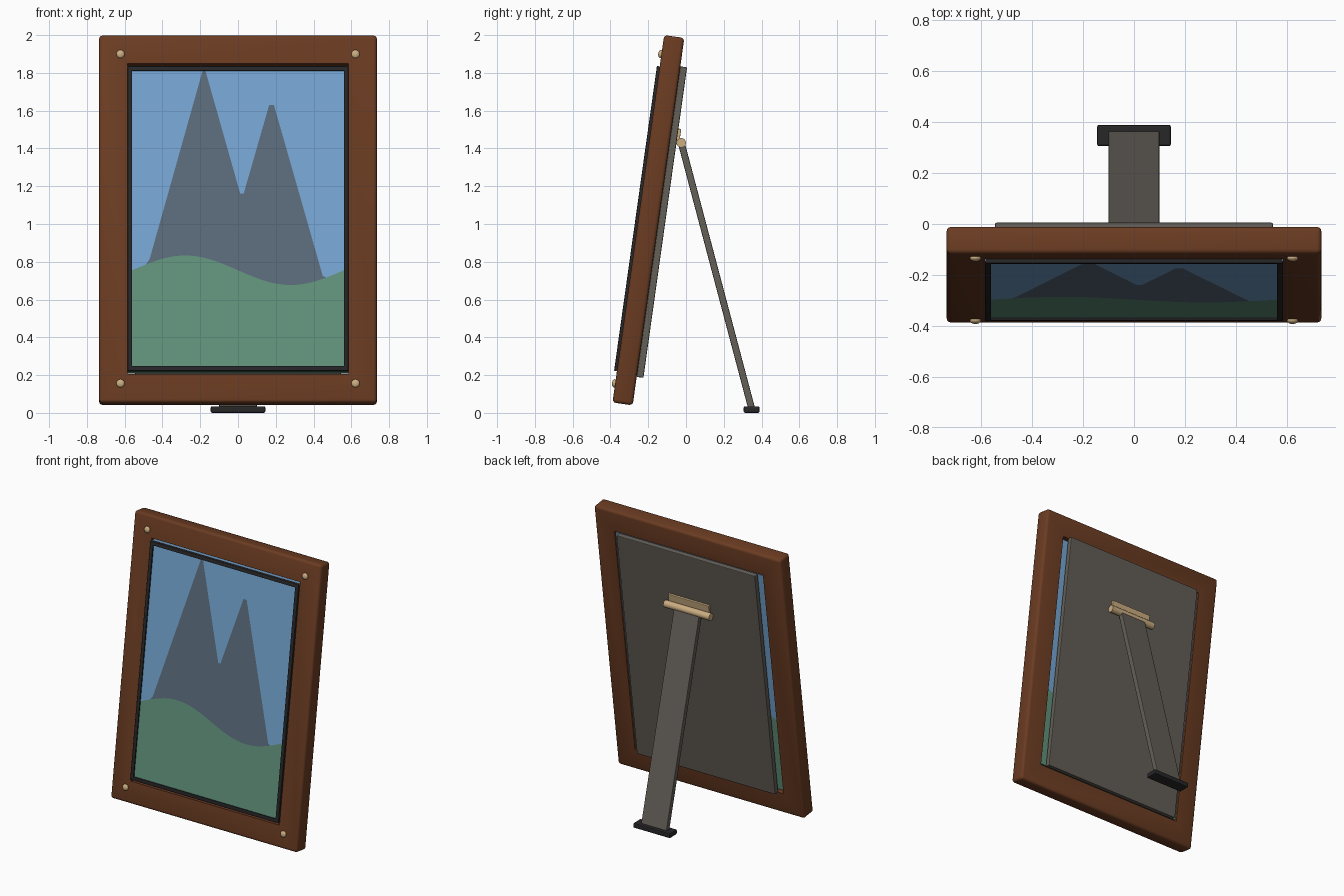
import bpy, bmesh, math
from mathutils import Matrix, Vector

if "Cube" in bpy.data.objects:
    bpy.data.objects.remove(bpy.data.objects["Cube"])


def material(name, r, g, b):
    m = bpy.data.materials.new(name)
    m.use_nodes = True
    m.diffuse_color = (r, g, b, 1)
    bsdf = next(n for n in m.node_tree.nodes if n.type == "BSDF_PRINCIPLED")
    bsdf.inputs["Base Color"].default_value = (r, g, b, 1)
    return m


WOOD = material("brown wood", 0.147, 0.045, 0.016)
BLACK = material("black trim", 0.020, 0.020, 0.022)
BOARD = material("grey board", 0.125, 0.112, 0.095)
BRASS = material("pale brass", 0.60, 0.42, 0.22)
SKY = material("sky blue", 0.18, 0.38, 0.65)
ROCK = material("slate mountain", 0.104, 0.150, 0.200)
GRASS = material("hill green", 0.122, 0.290, 0.200)

# The picture leans back; its parts are built upright about their centre
LEAN = Matrix.Translation((0, -0.199, 1.02)) @ Matrix.Rotation(math.radians(-8), 4, "X")
UPRIGHT = Matrix.Identity(4)


def finish(bm, name, mats, matrix, bevel=0, smooth=False):
    mesh = bpy.data.meshes.new(name)
    bm.to_mesh(mesh)
    bm.free()
    obj = bpy.data.objects.new(name, mesh)
    bpy.context.collection.objects.link(obj)
    for m in mats:
        mesh.materials.append(m)
    obj.matrix_world = matrix
    if bevel:
        mod = obj.modifiers.new("soft edges", "BEVEL")
        mod.width = bevel
        mod.segments = 2
    if smooth:
        bpy.ops.object.select_all(action="DESELECT")
        obj.select_set(True)
        bpy.context.view_layer.objects.active = obj
        bpy.ops.object.shade_smooth_by_angle(angle=math.radians(40))
    return obj


def box(name, centre, size, mat, matrix=UPRIGHT, bevel=0.005):
    bm = bmesh.new()
    bmesh.ops.create_cube(bm, size=1, matrix=Matrix.Translation(centre) @ Matrix.Diagonal((*size, 1)))
    return finish(bm, name, [mat], matrix, bevel)


def ring(name, outer, inner, y0, y1, mat, bevel):
    """Rectangular frame with rounded outer edges."""
    bm = bmesh.new()
    corners = ((-1, -1), (1, -1), (1, 1), (-1, 1))
    loops = [[bm.verts.new((sx * w, y, sz * h)) for sx, sz in corners]
             for (w, h), y in ((outer, y0), (inner, y0), (inner, y1), (outer, y1))]
    for a, b in zip(loops, loops[1:] + loops[:1]):
        for i in range(4):
            j = (i + 1) % 4
            bm.faces.new((a[i], a[j], b[j], b[i]))
    bmesh.ops.recalc_face_normals(bm, faces=bm.faces)
    rim = set(loops[0] + loops[3])
    edges = [e for e in bm.edges if set(e.verts) <= rim]
    bmesh.ops.bevel(bm, geom=edges, offset=bevel, segments=3, profile=0.5, affect="EDGES")
    return finish(bm, name, [mat], LEAN, smooth=True)


# Wooden frame and the black lip round the picture
W, H = 0.585, 0.815
ring("wooden_frame", (0.735, 0.982), (W, 0.83), -0.054, 0.054, WOOD, 0.018)
ring("inner_lip", (W, H), (W - 0.025, H - 0.025), -0.069, -0.04, BLACK, 0.004)

# Landscape: columns split into hill, mountain and sky
RIDGE = [(-W, 0.4), (-0.5, 0.70), (-0.185, 1.82), (-0.175, 1.82), (0.012, 1.16),
         (0.03, 1.16), (0.165, 1.63), (0.19, 1.63), (0.47, 0.65), (W, 0.4)]


def ridge(x):
    for (xa, za), (xb, zb) in zip(RIDGE, RIDGE[1:]):
        if x <= xb:
            return za + (zb - za) * (x - xa) / (xb - xa)
    return RIDGE[-1][1]


def bands(x):
    hill = 0.755 - 0.078 * math.sin(x * math.tau / 1.12)
    levels = [(z - 1.028) / 0.99 for z in (hill, max(hill, ridge(x)))]
    return [-H] + [min(u, H) for u in levels] + [H]


xs = sorted({round(-W + 2 * W * i / 60, 4) for i in range(61)} | {p[0] for p in RIDGE})
bm = bmesh.new()
for xa, xb in zip(xs, xs[1:]):
    left, right = bands(xa), bands(xb)
    for k in range(3):
        points = [(xa, left[k]), (xb, right[k]), (xb, right[k + 1]), (xa, left[k + 1])]
        unique = list(dict.fromkeys(points))
        if len(unique) > 2:
            face = bm.faces.new([bm.verts.new((x, -0.06, u)) for x, u in unique])
            face.material_index = k
bmesh.ops.remove_doubles(bm, verts=bm.verts, dist=0.0002)
landscape = finish(bm, "landscape_panel", [GRASS, ROCK, SKY], LEAN)
solid = landscape.modifiers.new("thickness", "SOLIDIFY")
solid.thickness = 0.1
solid.offset = -1

# Domed screws in the frame corners
for sx, side in ((-1, "right"), (1, "left")):
    for sz, level in ((-1, "lower"), (1, "upper")):
        bm = bmesh.new()
        place = Matrix.Translation((sx * 0.622, -0.058, sz * 0.88))
        squash = Matrix.Diagonal((1, 0.6, 1, 1))
        bmesh.ops.create_uvsphere(bm, u_segments=20, v_segments=12, radius=0.022, matrix=place @ squash)
        finish(bm, f"{level}_{side}_screw", [BRASS], LEAN, smooth=True)

# Backing board and hinge plate
box("backing_board", (0, 0.072, 0), (1.09, 0.036, 1.66), BOARD, LEAN)
box("hinge_plate", (0, 0.097, 0.46), (0.32, 0.016, 0.085), BRASS, LEAN, 0.003)

# Hinge barrel
hinge = Vector((0, -0.025, 1.43))
bm = bmesh.new()
bmesh.ops.create_cone(bm, cap_ends=True, segments=24, radius1=0.025, radius2=0.025, depth=0.36,
                      matrix=Matrix.Rotation(math.pi / 2, 4, "Y"))
finish(bm, "hinge_barrel", [BRASS], Matrix.Translation(hinge), smooth=True)

# Easel leg and its foot
ankle = Vector((0, 0.347, 0.025))
span = hinge - ankle
tilt = Matrix.Rotation(-math.atan2(span.y, span.z), 4, "X")
box("easel_leg", (0, 0, 0), (0.2, 0.036, span.length), BOARD,
    Matrix.Translation((hinge + ankle) / 2) @ tilt)
box("easel_foot", (0, 0.347, 0.0175), (0.29, 0.084, 0.035), BLACK, bevel=0.008)
